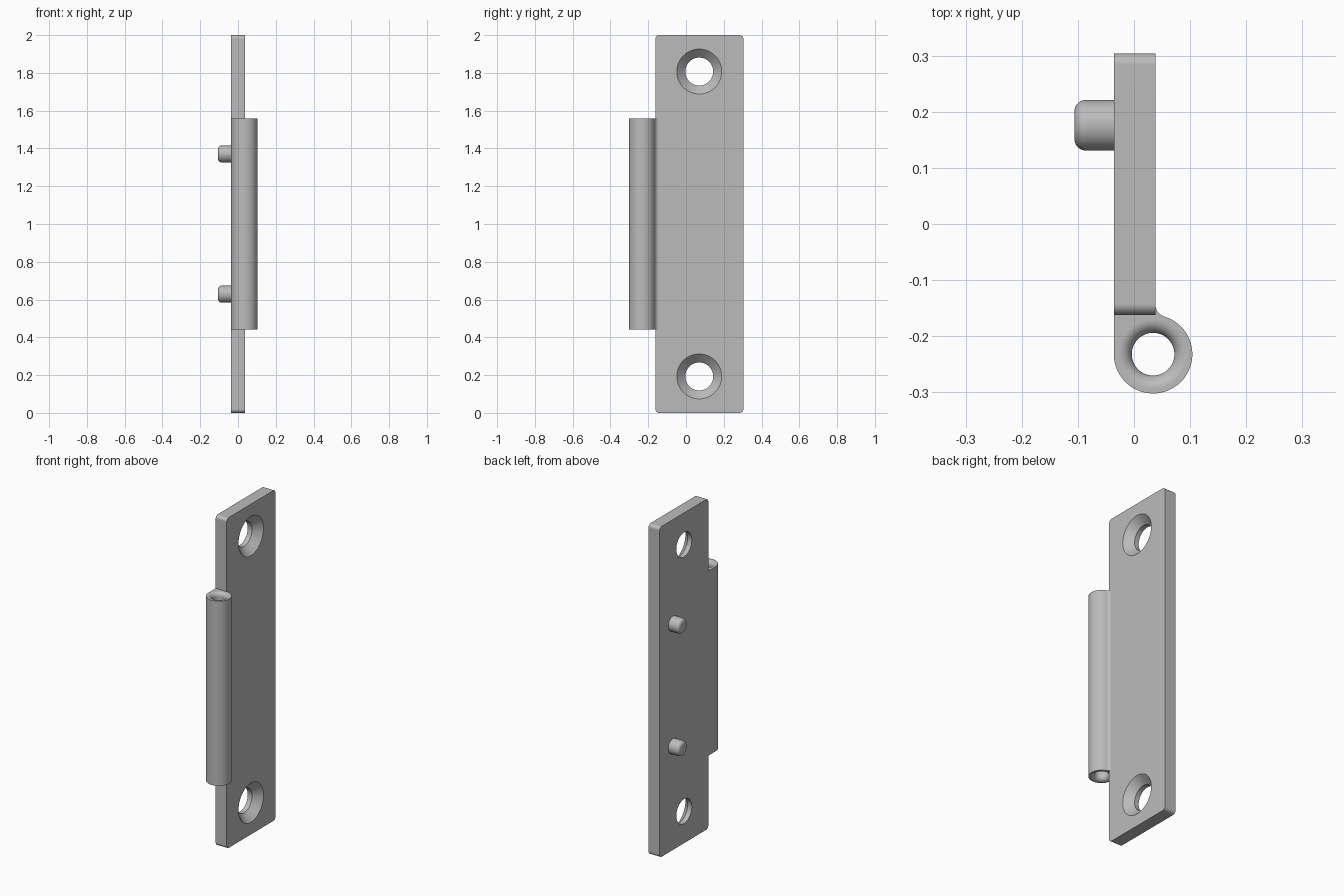
import bpy
import bmesh
from math import sin, cos, pi, atan2, radians
from mathutils import Vector

cube = bpy.data.objects.get("Cube")
if cube:
    bpy.data.objects.remove(cube, do_unlink=True)

# Single metal colour
GREY = (0.5, 0.5, 0.5, 1.0)
metal = bpy.data.materials.new("grey metal")
metal.use_nodes = True
metal.diffuse_color = GREY
metal.node_tree.nodes["Principled BSDF"].inputs["Base Color"].default_value = GREY

# Main dimensions
X0, X1 = -0.036, 0.038        # plate thickness
Y0, Y1 = -0.162, 0.304        # plate width
HEIGHT = 2.0
BX, BY, BR = 0.034, -0.232, 0.07   # barrel axis and radius
BORE, FLARE = 0.038, 0.024
BZ0, BZ1 = 0.441, 1.559


def arc(cx, cy, r, a0, a1, n):
    return [(cx + r * cos(a0 + (a1 - a0) * i / n),
             cy + r * sin(a0 + (a1 - a0) * i / n)) for i in range(n + 1)]


def make_object(name, bm):
    bmesh.ops.remove_doubles(bm, verts=bm.verts, dist=1e-5)
    bmesh.ops.recalc_face_normals(bm, faces=bm.faces)
    mesh = bpy.data.meshes.new(name)
    bm.to_mesh(mesh)
    bm.free()
    mesh.materials.append(metal)
    obj = bpy.data.objects.new(name, mesh)
    bpy.context.collection.objects.link(obj)
    return obj


def prism(name, points, depth):
    """Extrude a closed outline of 3D points along depth."""
    bm = bmesh.new()
    face = bm.faces.new([bm.verts.new(p) for p in points])
    ext = bmesh.ops.extrude_face_region(bm, geom=[face])
    verts = [v for v in ext["geom"] if isinstance(v, bmesh.types.BMVert)]
    bmesh.ops.translate(bm, verts=verts, vec=Vector(depth))
    return make_object(name, bm)


def lathe(name, profile, place, n=64):
    """Revolve (radius, height) pairs; place maps (a, b, height) to 3D."""
    bm = bmesh.new()
    rings = [[bm.verts.new(place(r * cos(2 * pi * i / n), r * sin(2 * pi * i / n), h))
              for i in range(n)] for r, h in profile]
    for low, high in zip(rings, rings[1:]):
        for i in range(n):
            j = (i + 1) % n
            bm.faces.new((low[i], low[j], high[j], high[i]))
    bm.faces.new(rings[0])
    bm.faces.new(rings[-1])
    return make_object(name, bm)


def activate(obj):
    bpy.ops.object.select_all(action="DESELECT")
    obj.select_set(True)
    bpy.context.view_layer.objects.active = obj


def cut(obj, cutter):
    cutter.hide_render = True
    activate(obj)
    mod = obj.modifiers.new("cut", "BOOLEAN")
    mod.operation, mod.solver, mod.object = "DIFFERENCE", "EXACT", cutter
    bpy.ops.object.modifier_apply(modifier=mod.name)
    bpy.data.objects.remove(cutter, do_unlink=True)


def smooth(obj):
    activate(obj)
    bpy.ops.object.shade_smooth_by_angle(angle=radians(30))
    mod = obj.modifiers.new("flat faces", "WEIGHTED_NORMAL")
    mod.keep_sharp = True


# Plate with rounded corners
R = 0.02
outline = []
for k, (y, z) in enumerate([(Y1 - R, HEIGHT - R), (Y0 + R, HEIGHT - R),
                            (Y0 + R, R), (Y1 - R, R)]):
    outline += arc(y, z, R, k * pi / 2, (k + 1) * pi / 2, 8)
plate = prism("plate", [(X0, y, z) for y, z in outline], (X1 - X0, 0, 0))

# Countersunk screw holes
HOLE, SINK, HY = 0.074, 0.119, 0.07
for hz in (0.193, 1.807):
    over = 0.02
    profile = [(HOLE, X0 - over), (HOLE, X1 - (SINK - HOLE)), (SINK + over, X1 + over)]
    cut(plate, lathe("screw_hole_cutter", profile,
                     lambda a, b, h: (h, HY + a, hz + b)))

# Barrel with a straight web and a small fillet against the plate
F = 0.023
fx, fy = X1 + F, -0.143
lean = atan2(fy - BY, fx - BX)
section = [(X0, Y0), (X1, Y0)]
section += arc(fx, fy, F, pi, pi + lean, 10)
section += arc(BX, BY, BR, lean, -pi, 56)
barrel = prism("barrel", [(x, y, BZ0) for x, y in section], (0, 0, BZ1 - BZ0))

# Bore with flared ends
rim = BORE + FLARE
profile = [(rim, BZ0 - 0.05)]
profile += arc(rim, BZ0 + FLARE, FLARE, -pi / 2, -pi, 10)
profile += arc(rim, BZ1 - FLARE, FLARE, pi, pi / 2, 10)
profile += [(rim, BZ1 + 0.05)]
cut(barrel, lathe("bore_cutter", profile, lambda a, b, h: (BX + a, BY + b, h)))

# Locating pins with rounded tips
PIN, TIP = 0.045, -0.106
for name, pz in (("lower_pin", 0.629), ("upper_pin", 1.371)):
    profile = [(PIN, X0 + 0.01)] + arc(PIN - R, TIP + R, R, 0, -pi / 2, 8)
    smooth(lathe(name, profile, lambda a, b, h: (h, 0.176 + a, pz + b), 48))

smooth(plate)
smooth(barrel)
